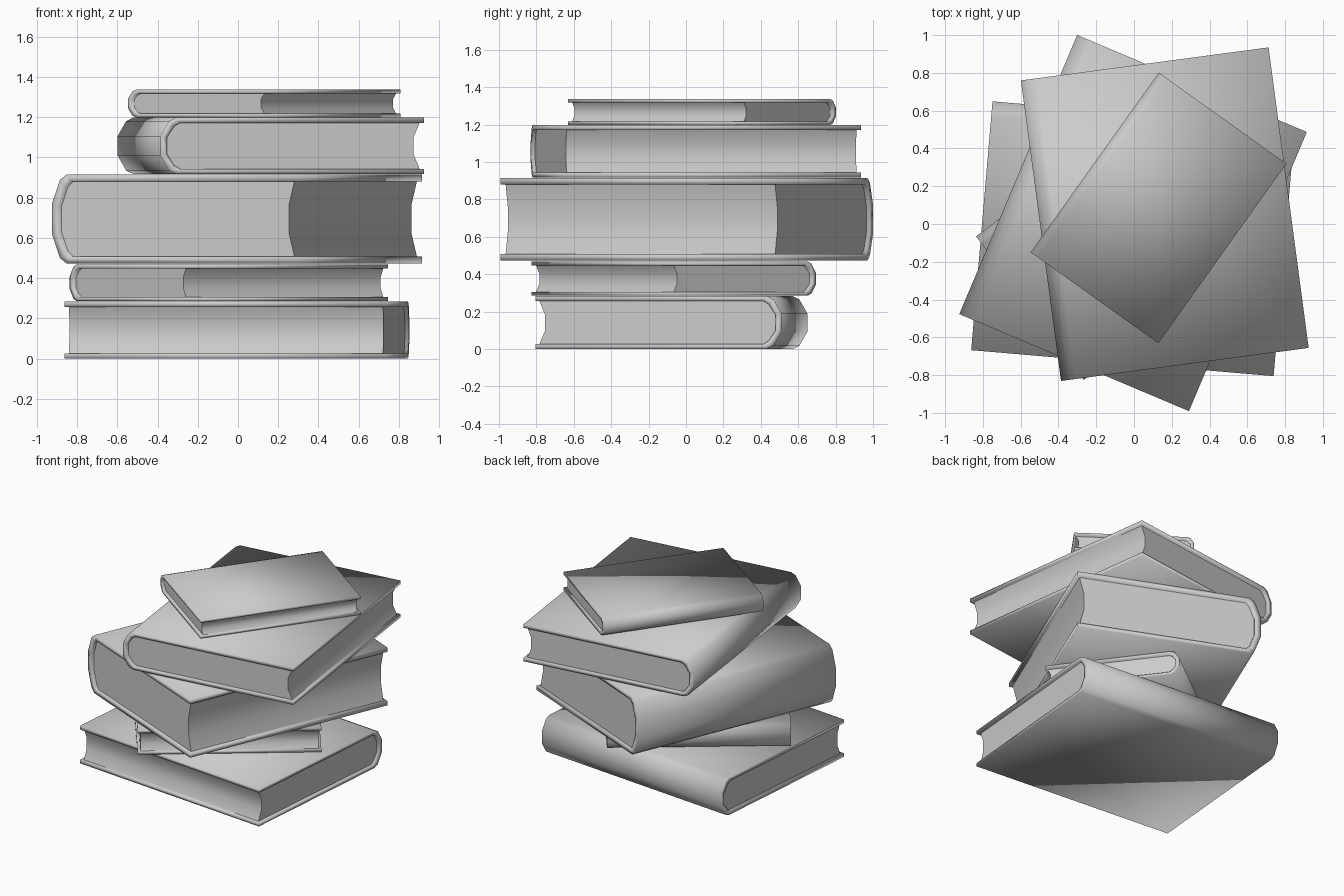
import bpy, bmesh
from math import radians

cube = bpy.data.objects.get("Cube")
if cube:
    bpy.data.objects.remove(cube, do_unlink=True)

grey = bpy.data.materials.new("plain_grey")
grey.use_nodes = True
grey.diffuse_color = (0.6, 0.6, 0.6, 1)
grey.node_tree.nodes["Principled BSDF"].inputs["Base Color"].default_value = (0.6, 0.6, 0.6, 1)


def finish(name, bm, place, angle):
    """Turn a bmesh into a placed, smooth object."""
    bmesh.ops.recalc_face_normals(bm, faces=bm.faces)
    mesh = bpy.data.meshes.new(name)
    bm.to_mesh(mesh)
    bm.free()
    mesh.materials.append(grey)
    obj = bpy.data.objects.new(name, mesh)
    bpy.context.collection.objects.link(obj)
    obj.location = place
    obj.rotation_euler.z = radians(angle)
    return obj


def mirrored(half, thick):
    """Complete an upper half profile with its lower mirror image."""
    return half + [(u, thick - z) for u, z in reversed(half)]


def ring(bm, profile, width, y):
    return [bm.verts.new((u - width / 2, y, z)) for u, z in profile]


def sides(bm, a, b):
    for i in range(len(a)):
        j = (i + 1) % len(a)
        bm.faces.new((a[i], a[j], b[j], b[i]))


def book(name, x, y, z, angle, width, length, thick):
    board = 0.012 + 0.05 * thick
    spine = 1.3 * board
    outer = mirrored([(width, thick), (0.06 * width, thick),
                      (0.033 * width, 0.94 * thick), (0, 0.67 * thick)], thick)
    inner_half = [(0.06 * width + spine * 0.6, thick - board),
                  (0.033 * width + spine * 0.8, 0.94 * thick - board),
                  (spine, 0.65 * thick)]
    inner = mirrored([(width, thick - board)] + inner_half, thick)

    # Wrap-around cover: two boards joined by a faceted spine
    bm = bmesh.new()
    n = len(outer)
    ends = [ring(bm, outer + inner[::-1], width, s * length / 2) for s in (-1, 1)]
    sides(bm, *ends)
    for end in ends:
        for i in range(n - 1):
            bm.faces.new((end[i], end[i + 1], end[-2 - i], end[-1 - i]))
    cover = finish(name + "_cover", bm, (x, y, z), angle)
    cover.data.shade_smooth()

    # Page block with a hollowed fore edge, set in from the boards
    fore = [(0.962 * width, 0.65 * thick), (0.985 * width, thick - board)]
    pages = mirrored(fore + inner_half, thick)
    bm = bmesh.new()
    ends = [ring(bm, pages, width, s * (length / 2 - 0.02)) for s in (-1, 1)]
    sides(bm, *ends)
    for end in ends:
        bm.faces.new(end)
    block = finish(name + "_pages", bm, (x, y, z), angle)
    bpy.ops.object.select_all(action="DESELECT")
    block.select_set(True)
    bpy.context.view_layer.objects.active = block
    bpy.ops.object.shade_smooth_by_angle(angle=radians(40))


# The stack, from bottom to top; the angle points from spine to fore edge
book("bottom_book", -0.005, -0.078, 0, -94.9, 1.322, 1.607, 0.283)
book("second_book", -0.045, -0.065, 0.285, -53.1, 0.95, 1.266, 0.183)
book("thick_middle_book", -0.005, 0.005, 0.473, -22.9, 1.32, 1.604, 0.441)
book("fourth_book", 0.163, 0.052, 0.917, 7.6, 1.323, 1.605, 0.28)
book("top_book", 0.13, 0.085, 1.199, -35.5, 0.83, 1.168, 0.137)
